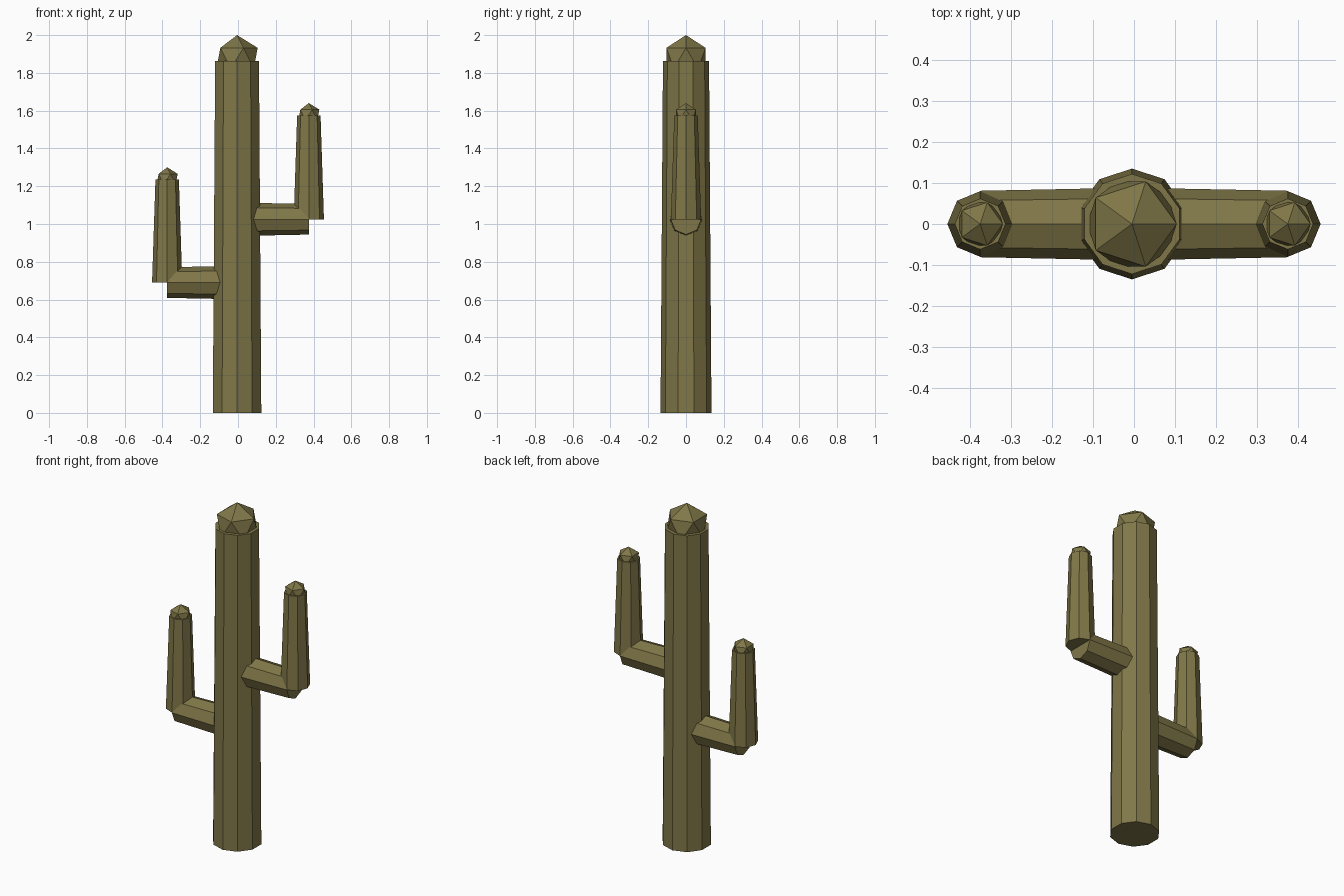
import bpy, bmesh
from mathutils import Matrix, Vector

if "Cube" in bpy.data.objects:
    bpy.data.objects.remove(bpy.data.objects["Cube"])

cactus = bpy.data.materials.new("cactus olive")
cactus.diffuse_color = (0.215, 0.183, 0.064, 1)
cactus.use_nodes = True
cactus.node_tree.nodes["Principled BSDF"].inputs["Base Color"].default_value = cactus.diffuse_color


def finish(bm, name):
    bmesh.ops.recalc_face_normals(bm, faces=bm.faces)
    mesh = bpy.data.meshes.new(name)
    bm.to_mesh(mesh)
    bm.free()
    mesh.materials.append(cactus)
    bpy.context.collection.objects.link(bpy.data.objects.new(name, mesh))


def limb(name, start, end, r1, r2, sides):
    """Closed tapered prism running from start to end."""
    a, b = Vector(start), Vector(end)
    axis = b - a
    turn = Vector((0, 0, 1)).rotation_difference(axis).to_matrix().to_4x4()
    bm = bmesh.new()
    bmesh.ops.create_cone(bm, cap_ends=True, segments=sides, radius1=r1, radius2=r2,
                          depth=axis.length, matrix=Matrix.Translation((a + b) / 2) @ turn)
    finish(bm, name)


def tip(name, x, top, r):
    """Faceted ball whose highest point is at the given height."""
    bm = bmesh.new()
    bmesh.ops.create_icosphere(bm, subdivisions=1, radius=r,
                               matrix=Matrix.Translation((x, 0, top - r)))
    finish(bm, name)


# trunk
TX = -0.005
limb("trunk", (TX, 0, 0), (TX, 0, 1.862), 0.135, 0.122, 10)
tip("trunk_tip", TX, 2.0, 0.122)

# arms: side, elbow height, upright top, tip top
for side, x, elbow, top, peak in (("right", 0.375, 1.025, 1.575, 1.64),
                                  ("left", -0.375, 0.69, 1.236, 1.30)):
    limb(side + "_arm", (TX, 0, elbow), (x, 0, elbow), 0.0885, 0.081, 8)
    limb(side + "_upright", (x, 0, elbow), (x, 0, top), 0.08, 0.062, 8)
    tip(side + "_tip", x, peak, 0.062)
